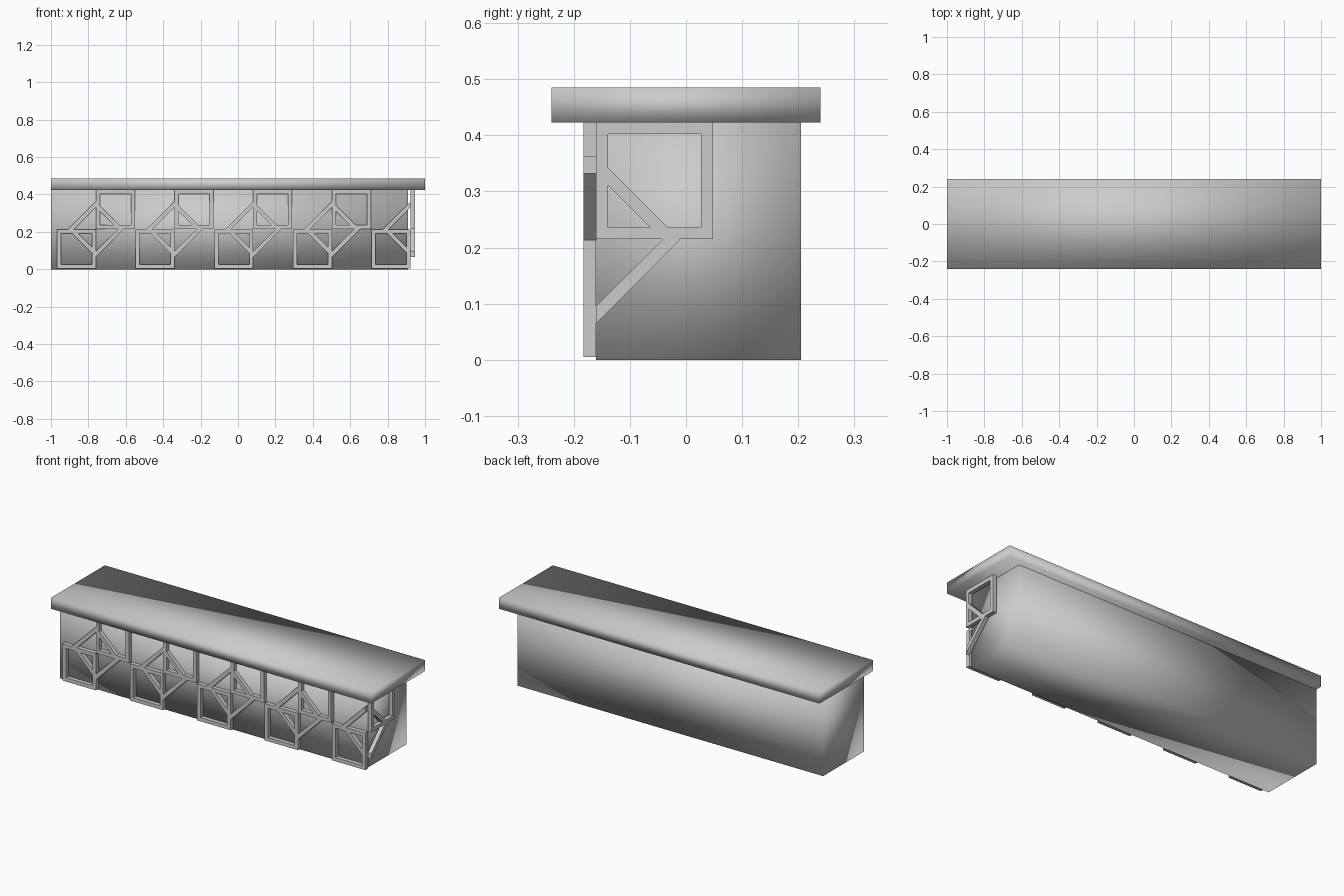
import bpy, bmesh

if "Cube" in bpy.data.objects:
    bpy.data.objects.remove(bpy.data.objects["Cube"])

T = 0.023            # lattice thickness
MID = 0.214          # height of the lattice centre line
SIDE_X = 0.923       # plane of the end lattice
FRONT_Y = -0.16      # front wall plane


def box(name, lo, hi):
    me = bpy.data.meshes.new(name)
    bm = bmesh.new()
    bmesh.ops.create_cube(bm, size=1)
    for v in bm.verts:
        v.co = [(a + b) / 2 + c * (b - a) for a, b, c in zip(lo, hi, v.co)]
    bm.to_mesh(me)
    bm.free()
    me.shade_smooth()    # rounded-looking shading over the whole box
    ob = bpy.data.objects.new(name, me)
    bpy.context.collection.objects.link(ob)
    return ob


def band(bm, outer, inner, place, closed=True):
    """Flat strip between two outlines, given thickness T."""
    rings = [[bm.verts.new(place(u, v, d)) for u, v in pts]
             for pts, d in ((outer, 0), (inner, 0), (inner, T), (outer, T))]
    n = len(outer)
    for i in range(n if closed else n - 1):
        j = (i + 1) % n
        for k in range(4):
            a, b = rings[k], rings[(k + 1) % 4]
            bm.faces.new((a[i], a[j], b[j], b[i]))
    if not closed:
        for i in (0, n - 1):
            bm.faces.new([r[i] for r in rings])


def square(u, v, s, inset=0.0):
    a, b = inset, s - inset
    return [(u + a, v + a), (u + b, v + a), (u + b, v + b), (u + a, v + b)]


def diamond(r):
    return [(0, MID + r), (r, MID), (0, MID - r), (-r, MID)]


def lattice(name, place, lower=True, upper=True):
    """Two square frames meeting at a corner, with a diamond across them."""
    bm = bmesh.new()
    if lower:
        band(bm, square(-0.208, 0.005, 0.208), square(-0.208, 0.005, 0.208, 0.021), place)
    if upper:
        band(bm, square(0, 0.215, 0.208), square(0, 0.215, 0.208, 0.021), place)
    outer, inner = diamond(0.149), diamond(0.118)
    if lower and upper:
        band(bm, outer, inner, place)
    else:            # half diamond at the folded corner
        pick = (0, 3, 2) if lower else (0, 1, 2)
        band(bm, [outer[i] for i in pick], [inner[i] for i in pick], place, False)
    bmesh.ops.recalc_face_normals(bm, faces=bm.faces)
    me = bpy.data.meshes.new(name)
    bm.to_mesh(me)
    bm.free()
    bpy.context.collection.objects.link(bpy.data.objects.new(name, me))


# Main body and overhanging top slab
box("counter_body", (-1.0, FRONT_Y, 0.0), (0.91, 0.205, 0.423))
box("counter_top", (-1.0, -0.24, 0.423), (1.0, 0.24, 0.485))

# Front lattice, the last unit folding round the right corner
for i in range(5):
    cx = -0.76 + i * (SIDE_X + 0.76) / 4
    lattice(f"front_lattice_{i + 1}",
            lambda u, v, d: (cx + u, FRONT_Y - d, v), upper=i < 4)
lattice("end_lattice", lambda u, v, d: (SIDE_X + d, FRONT_Y + u, v), lower=False)
